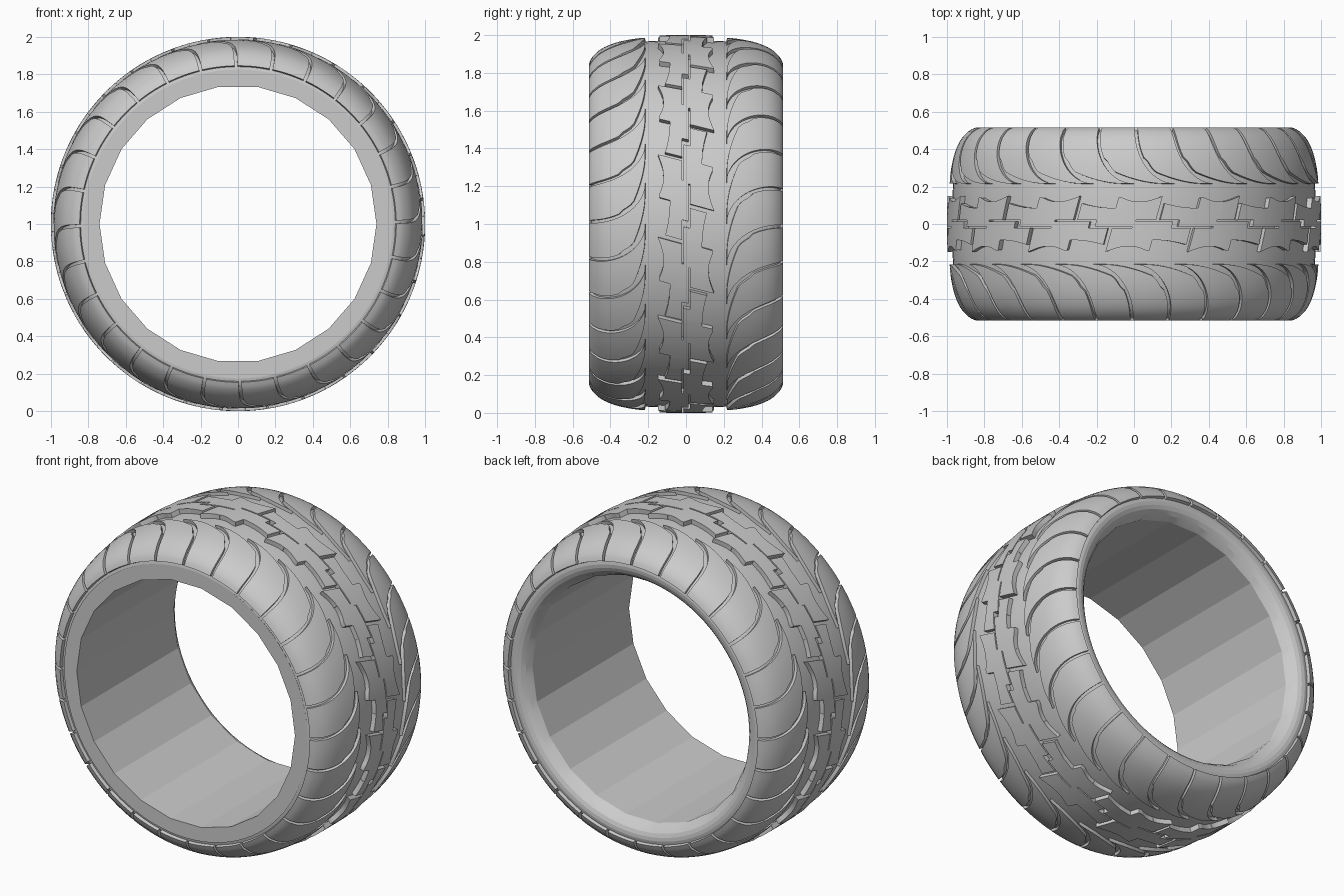
import bpy, bmesh
from math import sin, cos, pi, asin, hypot, copysign

if "Cube" in bpy.data.objects:
    bpy.data.objects.remove(bpy.data.objects["Cube"])

W, R0, H = 0.50, 0.80, 0.172       # half width, shoulder base radius, crown height
SEG, BORE = 88, 22                 # outer segments, bore facets


def surf(theta, y, h=0.0):
    """Point on the rounded carcass, lifted by h along its normal."""
    k = min(abs(y) / W, 1)
    c = max(1 - k ** 3, 0) ** 0.4
    ny, nr = copysign(3 / W * k * k, y), 2.5 / H * c ** 1.5
    n = hypot(ny, nr)
    r = R0 + H * c + h * nr / n
    return (r * cos(theta), y + h * ny / n, 1 + r * sin(theta))


def finish(bm, name, angle):
    bmesh.ops.recalc_face_normals(bm, faces=bm.faces)
    me = bpy.data.meshes.new(name)
    bm.to_mesh(me)
    bm.free()
    ob = bpy.data.objects.new(name, me)
    bpy.context.collection.objects.link(ob)
    bpy.ops.object.select_all(action='DESELECT')
    ob.select_set(True)
    bpy.context.view_layer.objects.active = ob
    bpy.ops.object.shade_smooth_by_angle(angle=angle)
    return ob


def add_block(bm, grid, h):
    """Solid tread block from a grid of (theta, y) points."""
    n, m = len(grid), len(grid[0])
    top = [[bm.verts.new(surf(t, y, h)) for t, y in row] for row in grid]
    low = [[bm.verts.new(surf(t, y, -0.008)) for t, y in row] for row in grid]
    for i in range(n - 1):
        for j in range(m - 1):
            for g in (top, low):
                bm.faces.new((g[i][j], g[i + 1][j], g[i + 1][j + 1], g[i][j + 1]))
    rim = ([(i, 0) for i in range(n)] + [(n - 1, j) for j in range(1, m)]
           + [(i, m - 1) for i in range(n - 2, -1, -1)] + [(0, j) for j in range(m - 2, 0, -1)])
    for (a, b), (c, d) in zip(rim, rim[1:] + rim[:1]):
        bm.faces.new((top[a][b], top[c][d], low[c][d], low[a][b]))


# Carcass: lathed profile with a flat front rim, rounded back lip and faceted bore
def phi_y(phi):
    return copysign(W * abs(sin(phi)) ** (2 / 3), phi)


prof = [(phi_y(p), R0 + H * cos(p) ** 0.8, False) for p in
        [-1.5 + 3.0 * i / 40 for i in range(41)]]
prof += [(0.497, 0.80, False), (0.488, 0.778, False), (0.468, 0.757, False), (0.43, 0.74, True),
         (-0.505, 0.74, True), (-0.505, 0.825, False)]
bm = bmesh.new()
rings = []
for y, r, facet in prof:
    ring = []
    for i in range(SEG):
        a = 2 * pi * i / SEG
        step = 2 * pi / BORE
        k = cos(step / 2) / cos(a % step - step / 2) if facet else 1
        ring.append(bm.verts.new((r * k * cos(a), y, 1 + r * k * sin(a))))
    rings.append(ring)
for p, q in zip(rings, rings[1:] + rings[:1]):
    for i in range(SEG):
        j = (i + 1) % SEG
        bm.faces.new((p[i], p[j], q[j], q[i]))
finish(bm, "tire_carcass", 0.26)

# Shoulder claws: curved blocks sweeping from a narrow tip to the sidewall
N = 28
pitch = 2 * pi / N
bm = bmesh.new()
for side in (1, -1):
    for k in range(N):
        grid = []
        angles = [1.5 * i / 16 for i in range(17)]
        angles += [1.535, 1.56]
        for a in angles:
            u = 1 - cos(a)
            w = 0.07 + (pitch - 0.10) * min(1, (u / 0.22)) ** 0.7
            if u > 0.42:
                w += 0.012                       # barb where the groove narrows
            y = 0.215 + 0.2835 * u
            t0 = k * pitch + 0.22 * sin(a)
            grid.append([(side * (t0 + w * j / 5), side * y) for j in range(6)])
        add_block(bm, grid, 0.02)
finish(bm, "shoulder_tread", 0.5)

# Centre ribs: slanted blocks with a stepped seam and scalloped outer edge
M = 14
pitch = 2 * pi / M
bm = bmesh.new()
ts = [i / 20 for i in range(21)]
for side in (1, -1):
    for k in range(M):
        rows = []
        for t in ts:
            seam = 0.018 if t < 0.25 or t >= 0.75 else -0.018
            if t < 0.55:
                outer = 0.148 - 0.03 * sin(pi * t / 0.55)
            else:
                outer = 0.085 + 0.025 * ((t - 0.55) / 0.45) ** 2
            rows.append((t, seam + 0.004, outer))
        # doubled samples make crisp steps
        full = []
        for i, row in enumerate(rows):
            if i and max(abs(row[1] - rows[i - 1][1]), abs(row[2] - rows[i - 1][2])) > 0.02:
                full.append((row[0] - 0.002, rows[i - 1][1], rows[i - 1][2]))
            full.append(row)
        grid = []
        for t, yi, yo in full:
            line = []
            for j in range(4):
                y = yi + (yo - yi) * j / 3
                th = (k + 0.25) * pitch + t * (pitch - 0.022) - 0.28 * y
                line.append((side * th, side * y))
            grid.append(line)
        add_block(bm, grid, 0.028)
finish(bm, "centre_tread", 0.5)
